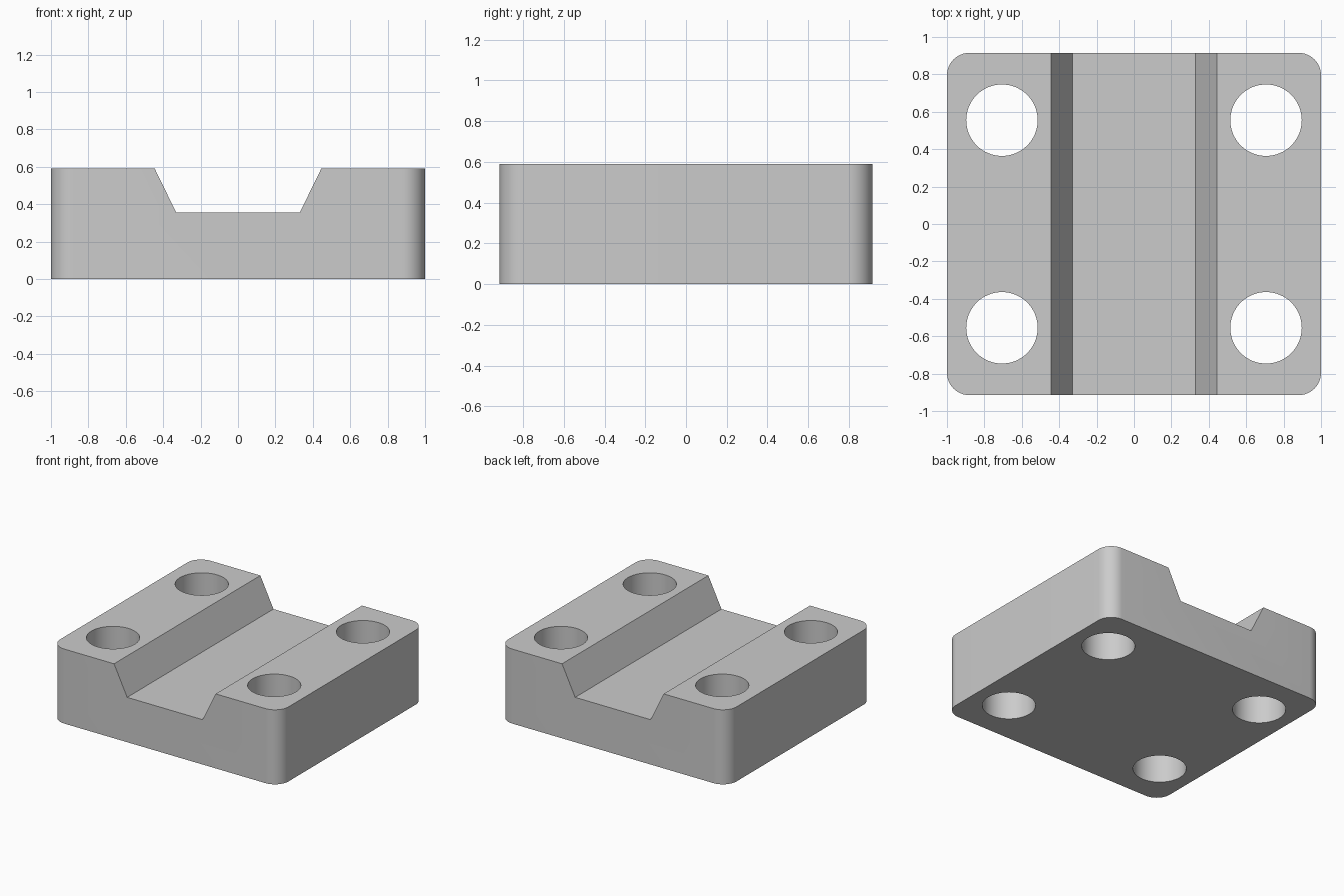
import bpy, bmesh, math
from mathutils import Vector

if "Cube" in bpy.data.objects:
    bpy.data.objects.remove(bpy.data.objects["Cube"])

HX, HY, H = 1.0, 0.915, 0.59      # half width, half depth, height
R = 0.12                          # corner radius

grey = bpy.data.materials.new("light grey")
grey.diffuse_color = (0.6, 0.6, 0.6, 1)
grey.use_nodes = True
grey.node_tree.nodes["Principled BSDF"].inputs["Base Color"].default_value = grey.diffuse_color


def prism(name, points, direction):
    """Extrude a closed planar outline along a vector."""
    bm = bmesh.new()
    face = bm.faces.new([bm.verts.new(p) for p in points])
    ext = bmesh.ops.extrude_face_region(bm, geom=[face])
    verts = [g for g in ext["geom"] if isinstance(g, bmesh.types.BMVert)]
    bmesh.ops.translate(bm, verts=verts, vec=Vector(direction))
    bmesh.ops.recalc_face_normals(bm, faces=bm.faces)
    mesh = bpy.data.meshes.new(name)
    bm.to_mesh(mesh)
    bm.free()
    mesh.materials.append(grey)
    obj = bpy.data.objects.new(name, mesh)
    bpy.context.collection.objects.link(obj)
    return obj


def arc(cx, cy, z, r, start, end, steps):
    return [(cx + r * math.cos(a), cy + r * math.sin(a), z)
            for a in (start + (end - start) * i / steps for i in range(steps + 1))]


# Block with rounded vertical corners
outline = []
for i, (sx, sy) in enumerate([(1, 1), (-1, 1), (-1, -1), (1, -1)]):
    a = i * math.pi / 2
    outline += arc(sx * (HX - R), sy * (HY - R), 0, R, a, a + math.pi / 2, 12)
block = prism("block", outline, (0, 0, H))

# Tapered channel running front to back (slope continues above the top)
slope = (0.445 - 0.33) / (H - 0.355)
top = 0.33 + slope * (0.8 - 0.355)
channel = [(-0.33, -1.2, 0.355), (0.33, -1.2, 0.355), (top, -1.2, 0.8), (-top, -1.2, 0.8)]
cutters = [prism("channel_cutter", channel, (0, 2.4, 0))]

# Four through holes
for sx in (-1, 1):
    for sy in (-1, 1):
        circle = arc(sx * 0.706, sy * 0.555, -0.2, 0.191, 0, math.tau, 64)[:-1]
        cutters.append(prism("hole_cutter", circle, (0, 0, 1.2)))

bpy.context.view_layer.objects.active = block
block.select_set(True)
for cutter in cutters:
    mod = block.modifiers.new("cut", "BOOLEAN")
    mod.operation = "DIFFERENCE"
    mod.solver = "EXACT"
    mod.object = cutter
    bpy.ops.object.modifier_apply(modifier=mod.name)
    bpy.data.objects.remove(cutter)

# Smooth corners and hole walls, crisp edges elsewhere
bpy.ops.object.shade_smooth_by_angle(angle=math.radians(25))
